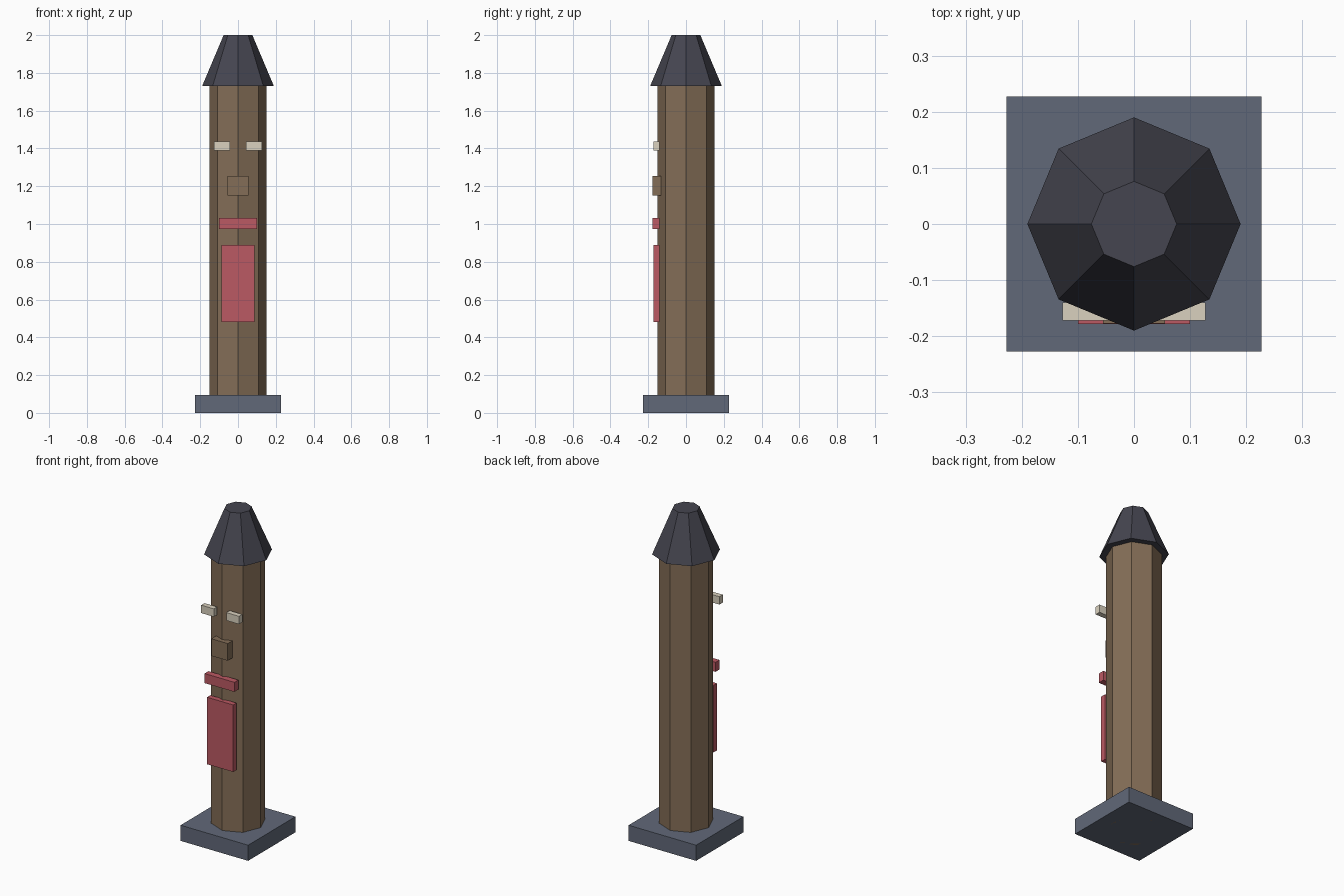
import bpy

if "Cube" in bpy.data.objects:
    bpy.data.objects.remove(bpy.data.objects["Cube"])


def material(name, rgb):
    m = bpy.data.materials.new(name)
    m.diffuse_color = (*rgb, 1)
    m.use_nodes = True
    m.node_tree.nodes["Principled BSDF"].inputs["Base Color"].default_value = m.diffuse_color
    return m


WOOD = material("wood", (0.23, 0.155, 0.095))
SLATE = material("slate", (0.06, 0.06, 0.08))
STONE = material("stone", (0.12, 0.14, 0.19))
RED = material("red", (0.50, 0.10, 0.125))
CREAM = material("cream", (0.70, 0.64, 0.52))


def finish(name, mat):
    ob = bpy.context.object
    ob.name = ob.data.name = name
    ob.data.materials.append(mat)


def box(name, mat, x, y, z):
    """Box from (min, max) ranges on each axis."""
    bpy.ops.mesh.primitive_cube_add(size=1, location=[sum(r) / 2 for r in (x, y, z)])
    ob = bpy.context.object
    for v in ob.data.vertices:
        v.co = [c * (r[1] - r[0]) for c, r in zip(v.co, (x, y, z))]
    finish(name, mat)


def octagon(name, mat, r_low, r_high, z0, z1):
    """Eight-sided column or frustum with corners on the axes."""
    bpy.ops.mesh.primitive_cone_add(vertices=8, radius1=r_low, radius2=r_high,
                                    depth=z1 - z0, location=(0, 0, (z0 + z1) / 2))
    finish(name, mat)


# Plinth, post and roof
box("base", STONE, (-0.227, 0.227), (-0.227, 0.227), (0, 0.095))
octagon("post", WOOD, 0.152, 0.152, 0, 1.82)
octagon("roof_cap", SLATE, 0.19, 0.076, 1.73, 2.0)

# Carved face on the front
for side, x in (("left", (-0.127, -0.042)), ("right", (0.042, 0.127))):
    box(side + "_eye", CREAM, x, (-0.172, -0.14), (1.39, 1.438))
box("nose", WOOD, (-0.055, 0.055), (-0.177, -0.132), (1.151, 1.255))
box("mouth", RED, (-0.10, 0.10), (-0.178, -0.14), (0.974, 1.032))

# Panel below the face
box("front_panel", RED, (-0.088, 0.088), (-0.172, -0.14), (0.482, 0.889))
